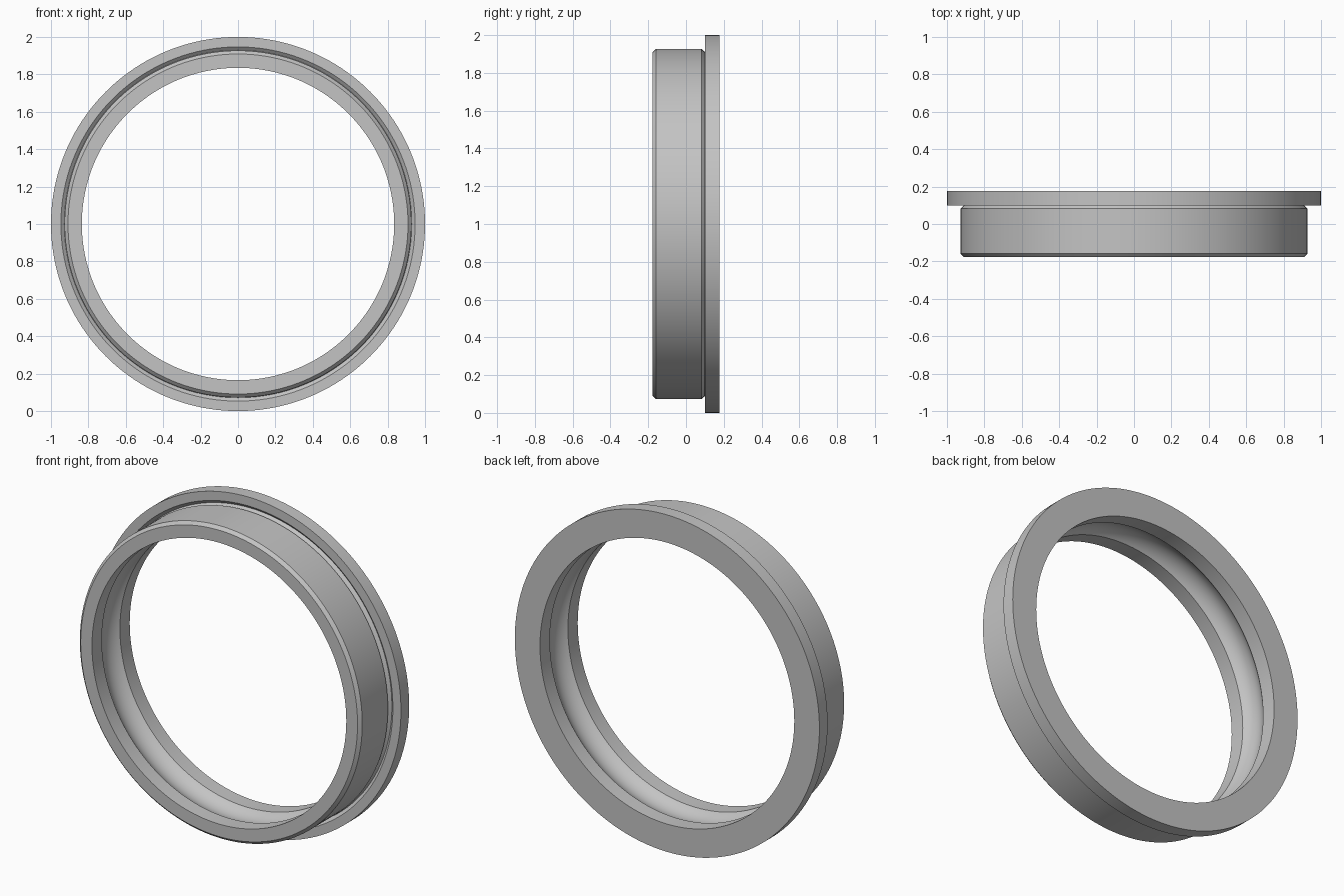
import bpy, bmesh, math

cube = bpy.data.objects.get("Cube")
if cube:
    bpy.data.objects.remove(cube)

HALF = 0.177        # half the ring's width
BORE = 0.835        # inner radius
BODY = 0.927        # outer radius of the body
RACE_HALF = 0.085   # half width of the raceway
RACE_R = 0.115      # radius of the raceway arc
SEGMENTS = 160

# Steel material
steel = bpy.data.materials.new("steel_grey")
steel.use_nodes = True
colour = (0.55, 0.55, 0.55, 1)
steel.diffuse_color = colour
steel.node_tree.nodes["Principled BSDF"].inputs["Base Color"].default_value = colour

# Outer outline as (radius, y): chamfered body, relief groove, flange
profile = [
    (BORE, -HALF), (BODY - 0.018, -HALF), (BODY, -HALF + 0.018),
    (BODY, 0.082), (0.911, 0.098), (0.929, 0.116), (0.947, 0.1),
    (1, 0.1), (1, HALF), (BORE, HALF),
]

# Concave raceway arc in the bore, from back to front
half_angle = math.asin(RACE_HALF / RACE_R)
centre = BORE - RACE_R * math.cos(half_angle)
STEPS = 16
for i in range(STEPS + 1):
    a = half_angle * (1 - 2 * i / STEPS)
    profile.append((centre + RACE_R * math.cos(a), RACE_R * math.sin(a)))

# Lathe the closed outline around the y axis
bm = bmesh.new()
verts = [bm.verts.new((r, y, 0)) for r, y in profile]
edges = [bm.edges.new((v, verts[i - 1])) for i, v in enumerate(verts)]
bmesh.ops.spin(bm, geom=verts + edges, cent=(0, 0, 0), axis=(0, 1, 0),
               angle=2 * math.pi, steps=SEGMENTS)
bmesh.ops.remove_doubles(bm, verts=bm.verts[:], dist=0.0001)
bmesh.ops.recalc_face_normals(bm, faces=bm.faces[:])
mesh = bpy.data.meshes.new("flanged_bearing_ring")
bm.to_mesh(mesh)
bm.free()
mesh.materials.append(steel)

ring = bpy.data.objects.new("flanged_bearing_ring", mesh)
ring.location.z = 1
bpy.context.collection.objects.link(ring)

# Smooth curved surfaces, sharp machined edges
bpy.ops.object.select_all(action="DESELECT")
ring.select_set(True)
bpy.context.view_layer.objects.active = ring
bpy.ops.object.shade_smooth_by_angle(angle=math.radians(30))
